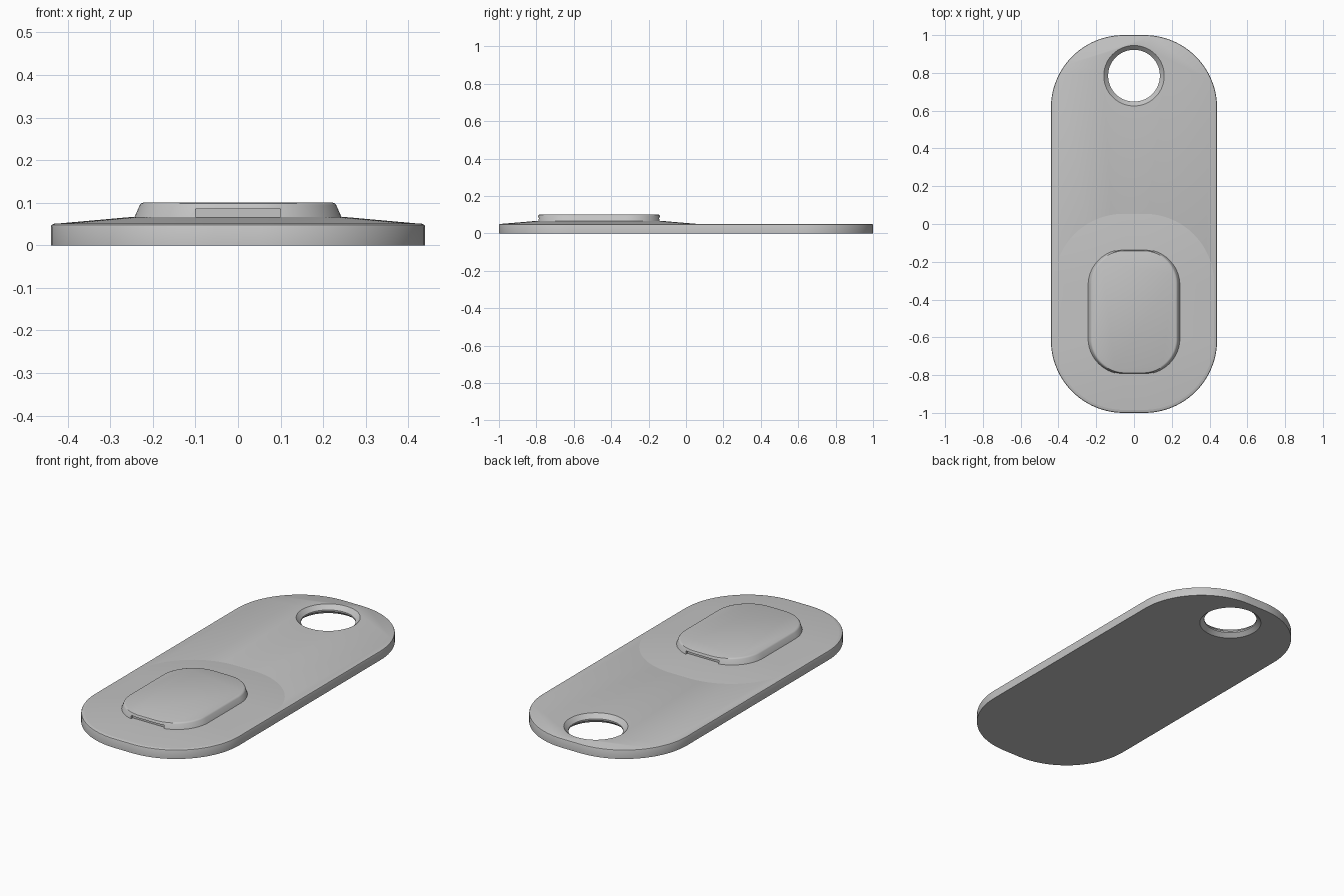
import bpy
import bmesh
import math

cube = bpy.data.objects.get("Cube")
if cube:
    bpy.data.objects.remove(cube, do_unlink=True)

grey = bpy.data.materials.new("plain grey")
grey.use_nodes = True
colour = (0.55, 0.55, 0.55, 1)
grey.diffuse_color = colour
grey.node_tree.nodes["Principled BSDF"].inputs["Base Color"].default_value = colour

ARC = 24  # segments per rounded corner


def outline(hx, hy, r, cy):
    """Rounded rectangle, counter-clockwise."""
    pts = []
    for quarter, (sx, sy) in enumerate([(1, 1), (-1, 1), (-1, -1), (1, -1)]):
        for i in range(ARC + 1):
            a = (quarter + i / ARC) * math.pi / 2
            pts.append((sx * (hx - r) + r * math.cos(a),
                        cy + sy * (hy - r) + r * math.sin(a)))
    return pts


def loft(name, rings):
    """Closed solid through stacked outlines, each given as (points, z)."""
    bm = bmesh.new()
    loops = [[bm.verts.new((x, y, z)) for x, y in pts] for pts, z in rings]
    n = len(loops[0])
    for a, b in zip(loops, loops[1:]):
        for i in range(n):
            j = (i + 1) % n
            bm.faces.new((a[i], a[j], b[j], b[i]))
    bm.faces.new(loops[0][::-1])
    bm.faces.new(loops[-1])
    mesh = bpy.data.meshes.new(name)
    bm.to_mesh(mesh)
    bm.free()
    mesh.materials.append(grey)
    obj = bpy.data.objects.new(name, mesh)
    bpy.context.collection.objects.link(obj)
    return obj


def activate(obj):
    bpy.ops.object.select_all(action="DESELECT")
    obj.select_set(True)
    bpy.context.view_layer.objects.active = obj


def cut(obj, cutter):
    mod = obj.modifiers.new("cut", "BOOLEAN")
    mod.operation = "DIFFERENCE"
    mod.solver = "EXACT"
    mod.object = cutter
    activate(obj)
    bpy.ops.object.modifier_apply(modifier=mod.name)
    bpy.data.objects.remove(cutter, do_unlink=True)


# Long base plate with a softened top rim
plate = loft("base_plate", [
    (outline(0.44, 1.0, 0.385, 0), 0),
    (outline(0.44, 1.0, 0.385, 0), 0.044),
    (outline(0.438, 0.998, 0.383, 0), 0.048),
    (outline(0.432, 0.992, 0.377, 0), 0.051),
])

# Ring hole, chamfered from both sides
hole_y = 0.785
hole_profile = [(0.17, -0.01), (0.16, 0), (0.137, 0.02),
                (0.137, 0.028), (0.16, 0.051), (0.17, 0.061)]
cut(plate, loft("hole_cutter",
                [(outline(r, r, r - 0.0001, hole_y), z) for r, z in hole_profile]))

# Gentle mound rising from the plate to the button
button_y = -0.465
mound = loft("mound", [
    (outline(0.43, 0.525, 0.375, button_y), 0.0505),
    (outline(0.245, 0.33, 0.19, button_y), 0.067),
])

# Raised button with sloping wall and rounded top edge
button = loft("button", [
    (outline(0.246, 0.332, 0.19, button_y), 0.06),
    (outline(0.243, 0.330, 0.19, button_y), 0.067),
    (outline(0.231, 0.326, 0.182, button_y), 0.094),
    (outline(0.227, 0.323, 0.179, button_y), 0.0985),
    (outline(0.220, 0.317, 0.174, button_y), 0.101),
])

# Undercut notches at the two ends of the button
for side in (-1, 1):
    cut(button, loft("notch_cutter", [
        (outline(0.1, 0.025, 0.001, button_y + side * 0.335), z)
        for z in (0.05, 0.085)]))

for part in (plate, mound, button):
    activate(part)
    bpy.ops.object.shade_smooth_by_angle(angle=math.radians(32))
